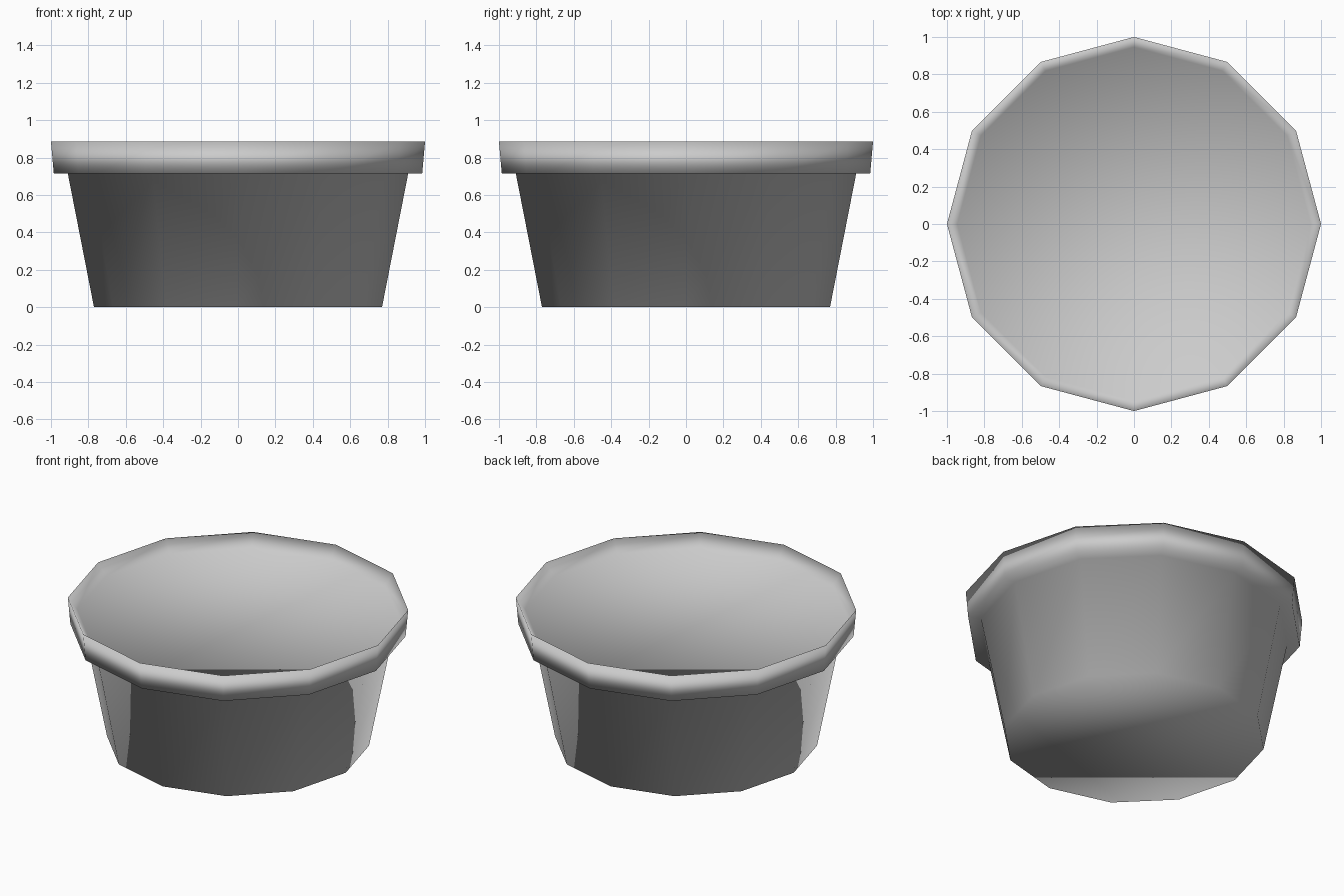
import bpy, bmesh
from math import cos, sin, pi

cube = bpy.data.objects.get("Cube")
if cube:
    bpy.data.objects.remove(cube, do_unlink=True)

SIDES = 12
# radius and height: base, wall, lip underside, lip, recessed top
PROFILE = [(0.77, 0), (0.91, 0.715), (0.985, 0.715), (1.0, 0.885), (0.945, 0.81)]

# One flat colour
grey = bpy.data.materials.new("plain grey")
grey.use_nodes = True
colour = (0.6, 0.6, 0.6, 1)
grey.diffuse_color = colour
grey.node_tree.nodes["Principled BSDF"].inputs["Base Color"].default_value = colour

# Spin the profile into rings, bridge them and cap both ends
bm = bmesh.new()
rings = [[bm.verts.new((r * cos(2 * pi * i / SIDES), r * sin(2 * pi * i / SIDES), z))
          for i in range(SIDES)] for r, z in PROFILE]
for low, high in zip(rings, rings[1:]):
    for i in range(SIDES):
        j = (i + 1) % SIDES
        bm.faces.new((low[i], low[j], high[j], high[i]))
bm.faces.new(rings[0][::-1])
bm.faces.new(rings[-1])

# The whole tub is softly shaded, edges included
for face in bm.faces:
    face.smooth = True
mesh = bpy.data.meshes.new("lipped_tub")
bm.to_mesh(mesh)
bm.free()
mesh.materials.append(grey)
tub = bpy.data.objects.new("lipped_tub", mesh)
bpy.context.collection.objects.link(tub)
